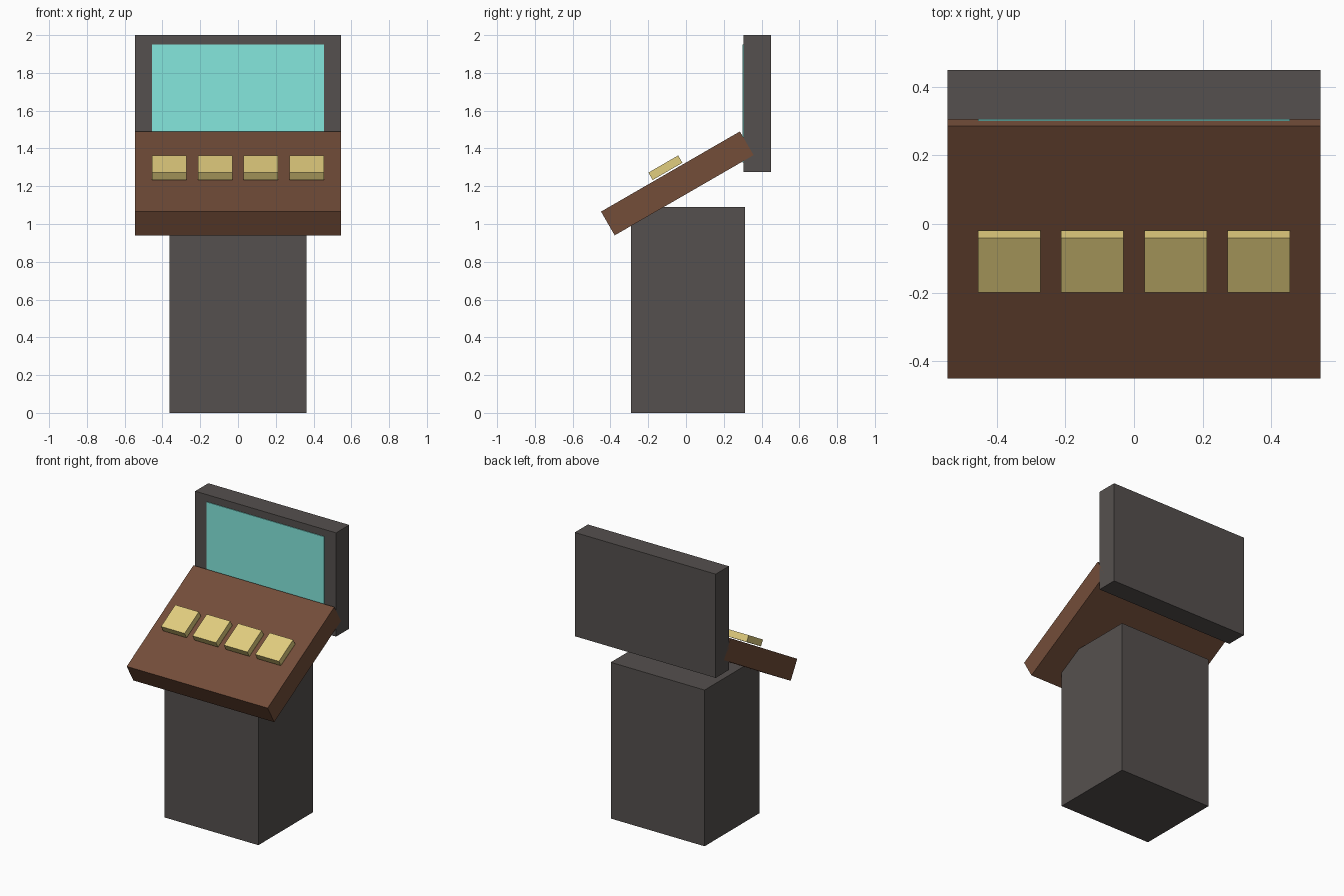
import bpy
import math
from mathutils import Matrix, Vector

default = bpy.data.objects.get("Cube")
if default:
    bpy.data.objects.remove(default, do_unlink=True)


def linear(c):
    c /= 255
    return c / 12.92 if c <= 0.04045 else ((c + 0.055) / 1.055) ** 2.4


def material(name, *rgb):
    mat = bpy.data.materials.new(name)
    mat.use_nodes = True
    colour = [linear(c) for c in rgb] + [1]
    mat.diffuse_color = colour
    bsdf = mat.node_tree.nodes["Principled BSDF"]
    bsdf.inputs["Base Color"].default_value = colour
    bsdf.inputs["Roughness"].default_value = 0.8
    return mat


def box(name, size, centre, mat, tilt=0):
    """Box of a given size, tilted about the x axis."""
    bpy.ops.mesh.primitive_cube_add(size=1)
    obj = bpy.context.object
    obj.name = obj.data.name = name
    obj.data.transform(Matrix.Diagonal((*size, 1)))
    obj.rotation_euler.x = tilt
    obj.location = centre
    obj.data.materials.append(mat)
    return obj


charcoal = material("charcoal casing", 85, 80, 78)
brown = material("brown desk", 115, 77, 57)
gold = material("pale gold button", 225, 205, 126)
teal = material("teal screen", 134, 234, 224)

TILT = math.radians(30)

# Pedestal
box("pedestal", (0.724, 0.604, 1.09), (0, 0.01, 0.545), charcoal)

# Sloping control desk
desk_centre = Vector((0, -0.046, 1.215))
box("control_desk", (1.088, 0.849, 0.145), desk_centre, brown, TILT)

# Upright monitor with its screen plate
box("monitor_casing", (1.088, 0.145, 0.724), (0, 0.377, 1.638), charcoal)
box("screen", (0.91, 0.006, 0.625), (0, 0.303, 1.638), teal)

# Row of four buttons just above the desk
for i in range(4):
    x = (i - 1.5) * 0.2427
    box(f"button_{i + 1}", (0.182, 0.182, 0.045), (x, -0.109, 1.298), gold, TILT)
